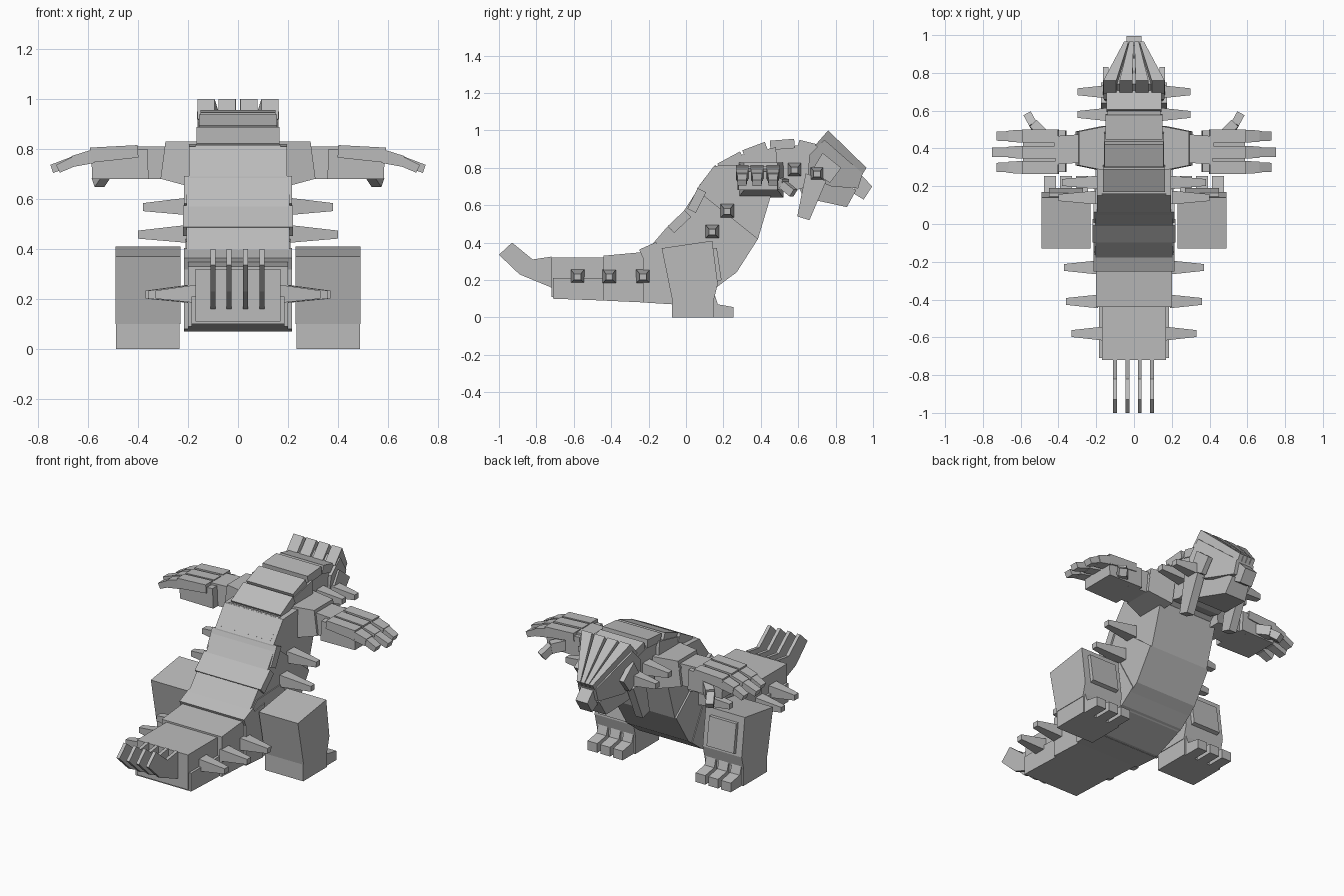
import bpy
import bmesh
from mathutils import Vector

cube = bpy.data.objects.get("Cube")
if cube:
    bpy.data.objects.remove(cube, do_unlink=True)

grey = bpy.data.materials.new("stone_grey")
grey.use_nodes = True
COLOUR = (0.5, 0.5, 0.5, 1)
grey.diffuse_color = COLOUR
grey.node_tree.nodes["Principled BSDF"].inputs["Base Color"].default_value = COLOUR


def loft(name, ring_a, ring_b):
    """Closed flat-faced solid between two matching rings of points."""
    bm = bmesh.new()
    a = [bm.verts.new(p) for p in ring_a]
    b = [bm.verts.new(p) for p in ring_b]
    bm.faces.new(a)
    bm.faces.new(b)
    for i in range(len(a)):
        j = (i + 1) % len(a)
        bm.faces.new((a[i], a[j], b[j], b[i]))
    bmesh.ops.recalc_face_normals(bm, faces=bm.faces)
    mesh = bpy.data.meshes.new(name)
    bm.to_mesh(mesh)
    bm.free()
    mesh.materials.append(grey)
    ob = bpy.data.objects.new(name, mesh)
    bpy.context.collection.objects.link(ob)
    return ob


def slab(name, profile, half, x=0):
    """Side profile (y, z) given a width; half may be one value or one per point."""
    halves = half if isinstance(half, (list, tuple)) else [half] * len(profile)
    return loft(name, [(x - h, y, z) for (y, z), h in zip(profile, halves)],
                [(x + h, y, z) for (y, z), h in zip(profile, halves)])


def beam(name, p, q, size_p, size_q=None):
    """Tapered bar from p to q; sizes are half width and half height."""
    p, q = Vector(p), Vector(q)
    d = (q - p).normalized()
    side = Vector((0, 0, 1)).cross(d).normalized()
    up = d.cross(side)

    def ring(c, s):
        return [c + side * s[0] * i + up * s[1] * j
                for i, j in ((-1, -1), (1, -1), (1, 1), (-1, 1))]
    return loft(name, ring(p, size_p), ring(q, size_q or size_p))


# Tail, stepping wider toward the hips
slab("tail_end", [(-.72, .11), (-.43, .10), (-.43, .32), (-.72, .32)], .17)
slab("tail_end_skirt", [(-.71, .10), (-.43, .09), (-.43, .21), (-.71, .21)], .185)
slab("tail_middle", [(-.44, .09), (-.22, .08), (-.22, .35), (-.44, .33)], .20)
slab("tail_base", [(-.23, .08), (-.07, .07), (-.05, .39), (-.23, .36)], .215)

# Tail fins
for n, x in enumerate((-.10, -.035, .03, .095)):
    slab(f"tail_fin_{n + 1}", [(-.72, .16), (-.89, .23), (-1, .335), (-.93, .40),
                               (-.82, .31), (-.72, .325)], .01, x)

# Trunk
slab("pelvis", [(-.18, .08), (-.05, .07), (.15, .15), (.24, .22), (.12, .44),
                (-.12, .43), (-.18, .37)], .21)
slab("belly", [(.13, .14), (.27, .24), (.385, .42), (.06, .68), (-.03, .54), (-.13, .40)], .205)
slab("chest", [(.385, .42), (.46, .67), (.36, .82), (.15, .81), (.06, .69), (.04, .58)], .195)
slab("shoulders", [(.44, .66), (.50, .70), (.48, .91), (.30, .87), (.15, .80), (.2, .66)], .16)
slab("neck", [(.44, .70), (.55, .67), (.72, .72), (.74, .90), (.60, .92), (.45, .90)], .14)

# Overlapping back plates
PLATES = [((-.24, .34), (-.15, .38), .215), ((-.17, .365), (-.08, .47), .205),
          ((-.08, .47), (.01, .555), .22), ((.03, .57), (.085, .68), .215),
          ((.09, .69), (.175, .80), .17), ((.18, .80), (.30, .865), .165),
          ((.31, .87), (.43, .915), .155), ((.45, .92), (.58, .93), .15),
          ((.60, .925), (.70, .90), .145)]
for n, (a, b, half) in enumerate(PLATES):
    beam(f"back_plate_{n + 1}", (0, *a), (0, *b), (half, .025))

# Head
slab("skull", [(.66, .87), (.74, .95), (.945, .77), (.92, .69), (.78, .70), (.65, .75)],
     [.16, .165, .06, .06, .13, .15])
slab("jaw", [(.60, .70), (.63, .64), (.86, .59), (.91, .68), (.78, .75)],
     [.12, .12, .07, .06, .11])
slab("snout", [(.90, .72), (.90, .66), (.95, .63), (.995, .70), (.94, .76)], .04)
for n, x in enumerate((-.128, -.043, .043, .128)):
    # Crest ridges narrow and converge on the snout
    def ring(s):
        back, front = x + s * .034, x * .32 + s * .012
        return [(back, .69, .92), (back, .76, 1), (front, .965, .80), (front, .94, .76)]
    loft(f"crest_ridge_{n + 1}", ring(-1), ring(1))

# Side spikes: y, z, tip x, base x
SPIKES = [(-.58, .22, .33, .17), (-.41, .22, .36, .19), (-.23, .22, .37, .2),
          (.14, .46, .40, .2), (.22, .57, .38, .19), (.47, .78, .30, .14),
          (.58, .79, .30, .13), (.70, .77, .30, .13)]

for side, s in (("left", 1), ("right", -1)):
    for n, (y, z, tip, root) in enumerate(SPIKES):
        beam(f"{side}_spike_{n + 1}", (s * root, y, z), (s * tip, y, z - .003),
             (.036, .036), (.018, .016))

    # Cheek plate and hanging tusk
    slab(f"{side}_cheek", [(.67, .78), (.73, .88), (.83, .80), (.77, .72)], .015, s * .15)
    slab(f"{side}_tusk", [(.64, .77), (.595, .54), (.66, .52), (.75, .73)], .025, s * .15)

    # Leg with raised front panel, foot and toes
    slab(f"{side}_leg", [(-.13, .37), (.14, .41), (.17, .18), (.15, .10), (-.075, .10)],
         .13, s * .36)
    slab(f"{side}_leg_panel", [(.14, .37), (.165, .37), (.19, .20), (.16, .19)], .09, s * .36)
    slab(f"{side}_foot", [(-.075, 0), (.15, 0), (.15, .13), (-.075, .13)], .127, s * .36)
    for n, x in enumerate((.275, .36, .445)):
        slab(f"{side}_toe_{n + 1}", [(.12, 0), (.255, 0), (.255, .055), (.17, .07),
                                     (.15, .13), (.12, .13)], .032, s * x)

    # Arm
    beam(f"{side}_shoulder", (s * .15, .40, .735), (s * .30, .40, .755),
         (.12, .095), (.09, .075))
    beam(f"{side}_wrist", (s * .28, .40, .745), (s * .42, .39, .745), (.075, .065))
    beam(f"{side}_palm", (s * .36, .385, .74), (s * .585, .385, .73),
         (.11, .06), (.105, .05))

    # Fingers with drooping claws
    for n, (y, reach) in enumerate(((.465, .72), (.38, .745), (.30, .72))):
        beam(f"{side}_finger_{n + 1}", (s * .40, y, .79), (s * .59, y, .775),
             (.034, .025), (.034, .03))
        beam(f"{side}_knuckle_{n + 1}", (s * .58, y, .77), (s * .66, y, .75),
             (.034, .027), (.03, .022))
        beam(f"{side}_claw_{n + 1}", (s * .645, y, .755), (s * reach, y, .72),
             (.027, .02), (.024, .017))

    # Thumb
    beam(f"{side}_thumb", (s * .45, .45, .73), (s * .53, .53, .71), (.025, .03))
    beam(f"{side}_thumb_claw", (s * .53, .52, .71), (s * .56, .575, .665), (.022, .022))
